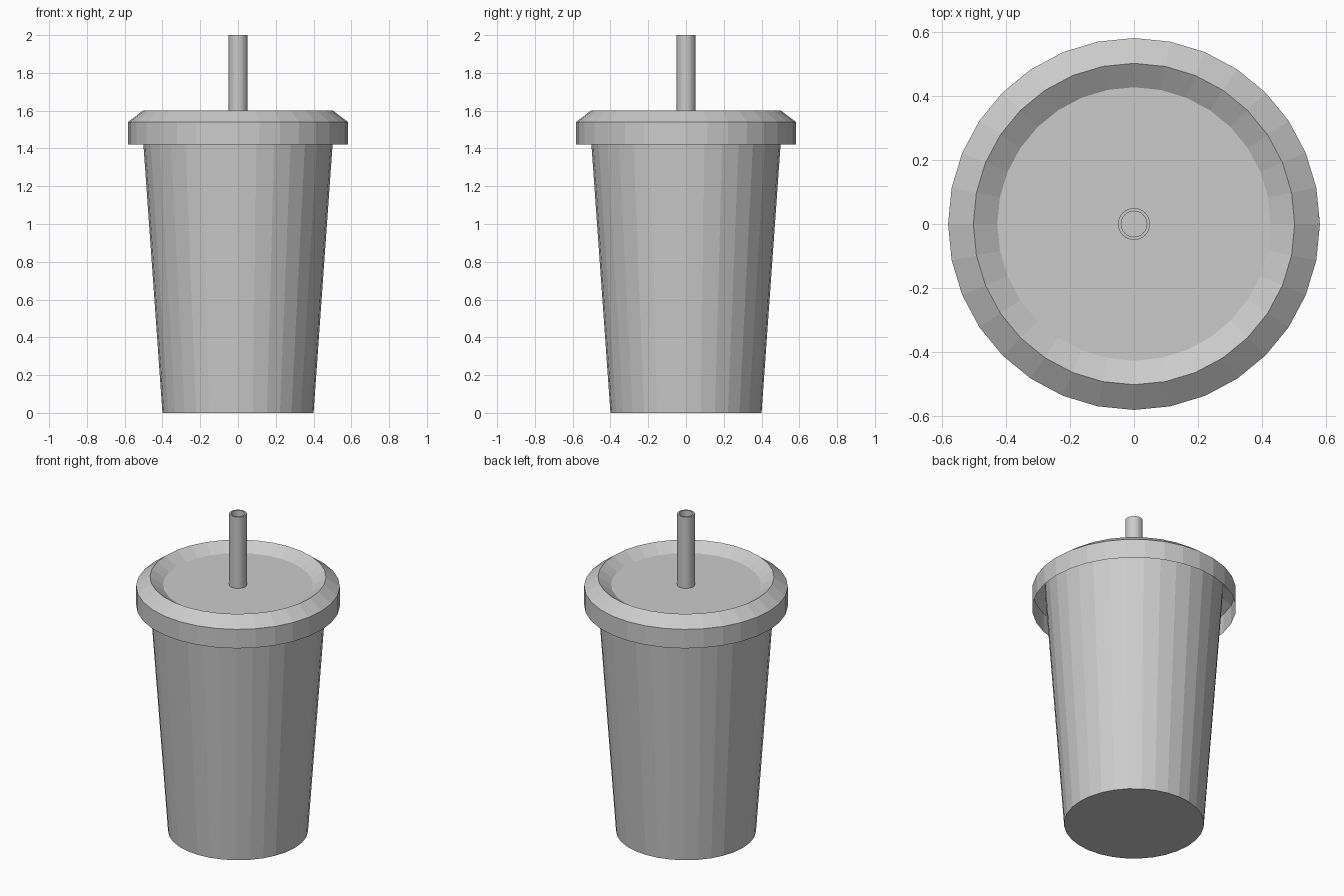
import bpy
import bmesh
from math import cos, sin, tau

if "Cube" in bpy.data.objects:
    bpy.data.objects.remove(bpy.data.objects["Cube"])

SIDES = 32


def lathe(name, profile, cap_start=False, cap_end=False, closed=False):
    """Revolve (radius, z) points about z; profile runs bottom/outside to top/inside."""
    bm = bmesh.new()
    rings = [[bm.verts.new((r * cos(tau * i / SIDES), r * sin(tau * i / SIDES), z))
              for i in range(SIDES)] for r, z in profile]
    pairs = list(zip(rings, rings[1:]))
    if closed:
        pairs.append((rings[-1], rings[0]))
    for a, b in pairs:
        for i in range(SIDES):
            j = (i + 1) % SIDES
            bm.faces.new((a[i], a[j], b[j], b[i]))
    if cap_start:
        bm.faces.new(rings[0][::-1])
    if cap_end:
        bm.faces.new(rings[-1])
    mesh = bpy.data.meshes.new(name)
    bm.to_mesh(mesh)
    bm.free()
    obj = bpy.data.objects.new(name, mesh)
    bpy.context.collection.objects.link(obj)
    return obj


# Tapered cup, open at the top under the lid
lathe("cup", [(0.40, 0), (0.51, 1.55)], cap_start=True)

# Lid: open skirt, sloped shoulder, sunken centre
lathe("lid", [(0.582, 1.42), (0.582, 1.54), (0.503, 1.60), (0.428, 1.55)], cap_end=True)

# Hollow straw, set slightly into the lid
lathe("straw", [(0.05, 1.50), (0.05, 2.0), (0.04, 2.0), (0.04, 1.50)], closed=True)
